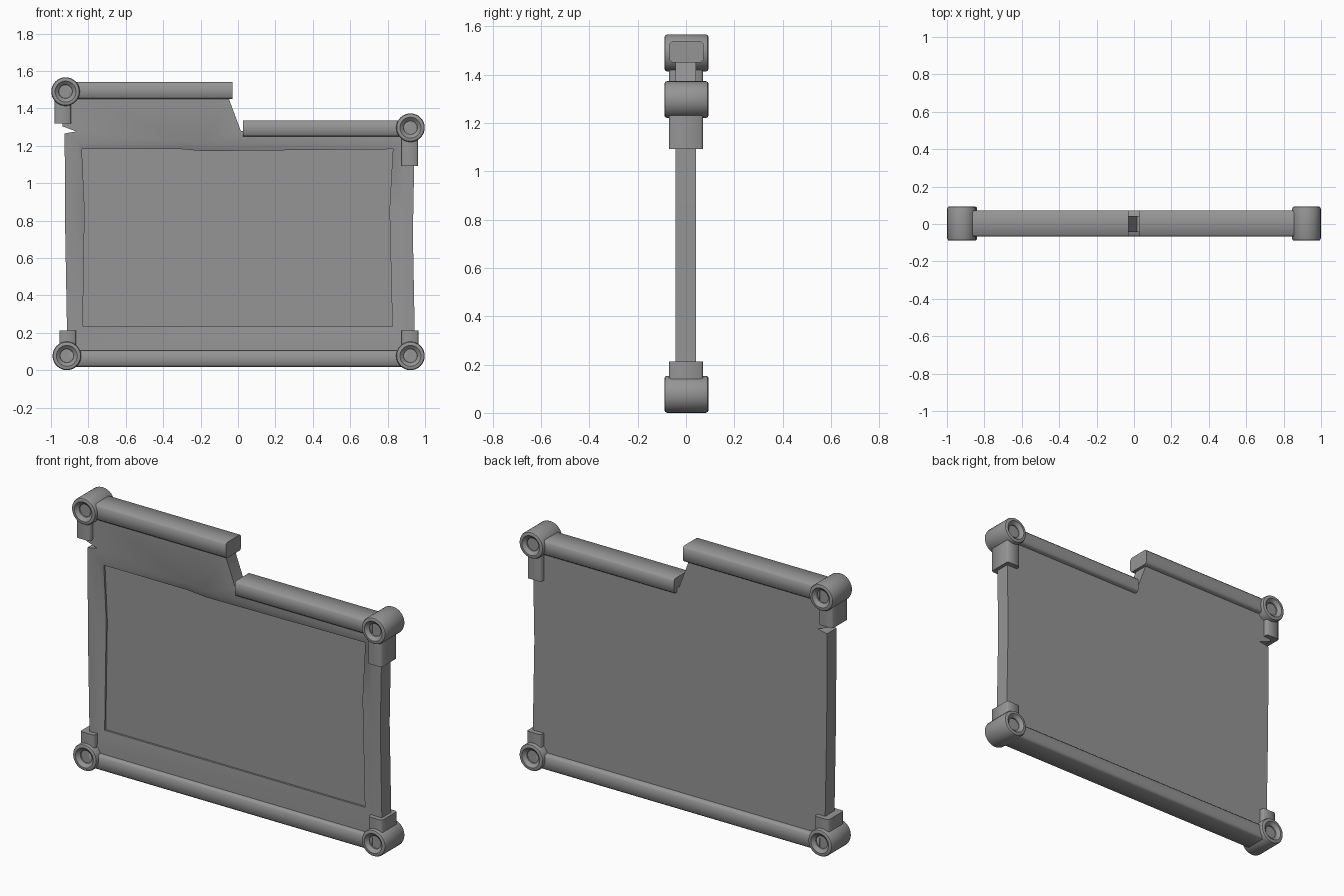
import bpy, bmesh, math
from mathutils import Vector

if "Cube" in bpy.data.objects:
    bpy.data.objects.remove(bpy.data.objects["Cube"])

dark_grey = bpy.data.materials.new("dark_grey")
dark_grey.diffuse_color = (0.3, 0.3, 0.3, 1)
dark_grey.use_nodes = True
dark_grey.node_tree.nodes["Principled BSDF"].inputs["Base Color"].default_value = dark_grey.diffuse_color


def finish(bm, name, angle=50):
    bmesh.ops.recalc_face_normals(bm, faces=bm.faces)
    me = bpy.data.meshes.new(name)
    bm.to_mesh(me)
    bm.free()
    me.materials.append(dark_grey)
    ob = bpy.data.objects.new(name, me)
    bpy.context.collection.objects.link(ob)
    bpy.context.view_layer.objects.active = ob
    ob.select_set(True)
    bpy.ops.object.shade_smooth_by_angle(angle=math.radians(angle))
    ob.select_set(False)
    return ob


def chamfer_box(name, lo, hi, axis, c):
    """Box whose four edges along one axis are chamfered."""
    bm = bmesh.new()
    bmesh.ops.create_cube(bm, size=1)
    lo, hi = Vector(lo), Vector(hi)
    for v in bm.verts:
        v.co = Vector([lo[i] if v.co[i] < 0 else hi[i] for i in range(3)])
    edges = [e for e in bm.edges
             if abs(e.verts[0].co[axis] - e.verts[1].co[axis]) > 1e-6]
    bmesh.ops.bevel(bm, geom=edges, offset=c, segments=1, affect='EDGES')
    return finish(bm, name)


def corner_knob(name, x, z):
    """Cylinder along y with rounded rims and a dimple at both ends."""
    half = [(0, 0.068), (0.036, 0.068), (0.037, 0.074), (0.052, 0.087),
            (0.056, 0.091), (0.067, 0.091), (0.073, 0.088), (0.0765, 0.08)]
    profile = half + [(r, -y) for r, y in reversed(half)]
    bm = bmesh.new()
    vs = [bm.verts.new((r, y, 0)) for r, y in profile]
    es = [bm.edges.new(p) for p in zip(vs, vs[1:])]
    bmesh.ops.spin(bm, geom=vs + es, cent=(0, 0, 0), axis=(0, 1, 0),
                   angle=math.tau, steps=32)
    bmesh.ops.remove_doubles(bm, verts=bm.verts, dist=1e-5)
    bmesh.ops.translate(bm, verts=bm.verts, vec=(x, 0.002, z))
    return finish(bm, name, 30)


# Corner knobs
corners = {"top_left": (-0.922, 1.49), "top_right": (0.922, 1.297),
           "bottom_left": (-0.915, 0.077), "bottom_right": (0.922, 0.077)}
for key, (x, z) in corners.items():
    corner_knob("knob_" + key, x, z)

# Horizontal rails: x start, x end, z low, z high
for name, x0, x1, z0, z1 in [("rail_top_left", -0.9, -0.03, 1.45, 1.54),
                             ("rail_top_right", 0.027, 0.9, 1.25, 1.335),
                             ("rail_bottom", -0.9, 0.9, 0.018, 0.105)]:
    chamfer_box(name, (x0, -0.068, z0), (x1, 0.072, z1), 0, 0.011)

# Short vertical sockets at each knob
for name, x0, x1, z0, z1 in [("socket_top_left", -0.98, -0.893, 1.32, 1.45),
                             ("socket_top_right", 0.873, 0.962, 1.092, 1.26),
                             ("socket_bottom_left", -0.955, -0.866, 0.11, 0.213),
                             ("socket_bottom_right", 0.875, 0.964, 0.11, 0.213)]:
    chamfer_box(name, (x0, -0.07, z0), (x1, 0.07, z1), 2, 0.008)

# Panel with stepped, notched outline and a shallow framed recess in front
outline = [(-0.91, 0.06), (0.945, 0.06), (0.945, 0.2), (0.935, 0.73),
           (0.942, 1.1), (0.93, 1.28), (0.015, 1.28), (-0.05, 1.455),
           (-0.05, 1.5), (-0.92, 1.5), (-0.94, 1.305), (-0.865, 1.277),
           (-0.927, 1.266), (-0.924, 0.75), (-0.915, 0.25)]
slope = [(-0.885, 0.14), (0.89, 0.14), (0.875, 0.86), (0.885, 1.225),
         (-0.19, 1.21), (-0.28, 1.23), (-0.86, 1.225), (-0.88, 0.86)]
recess = [(-0.83, 0.235), (0.825, 0.235), (0.81, 0.86), (0.828, 1.182),
          (-0.19, 1.172), (-0.3, 1.182), (-0.835, 1.182), (-0.82, 0.86)]

bm = bmesh.new()


def loop(points, y):
    vs = [bm.verts.new((x, y, z)) for x, z in points]
    return vs, [bm.edges.new((vs[i - 1], vs[i])) for i in range(len(vs))]


def bridge(a, b):
    for i in range(len(a)):
        bm.faces.new((a[i - 1], a[i], b[i], b[i - 1]))


back, back_e = loop(outline, 0.042)
front, front_e = loop(outline, -0.043)
outer, outer_e = loop(slope, -0.043)
inner, _ = loop(recess, -0.026)
floor, floor_e = loop(recess, -0.015)
bmesh.ops.triangle_fill(bm, edges=front_e + outer_e, use_beauty=True)
bridge(back, front)
bridge(outer, inner)
bridge(inner, floor)
bm.faces.new(back)
bm.faces.new(floor)
finish(bm, "panel", 40)
